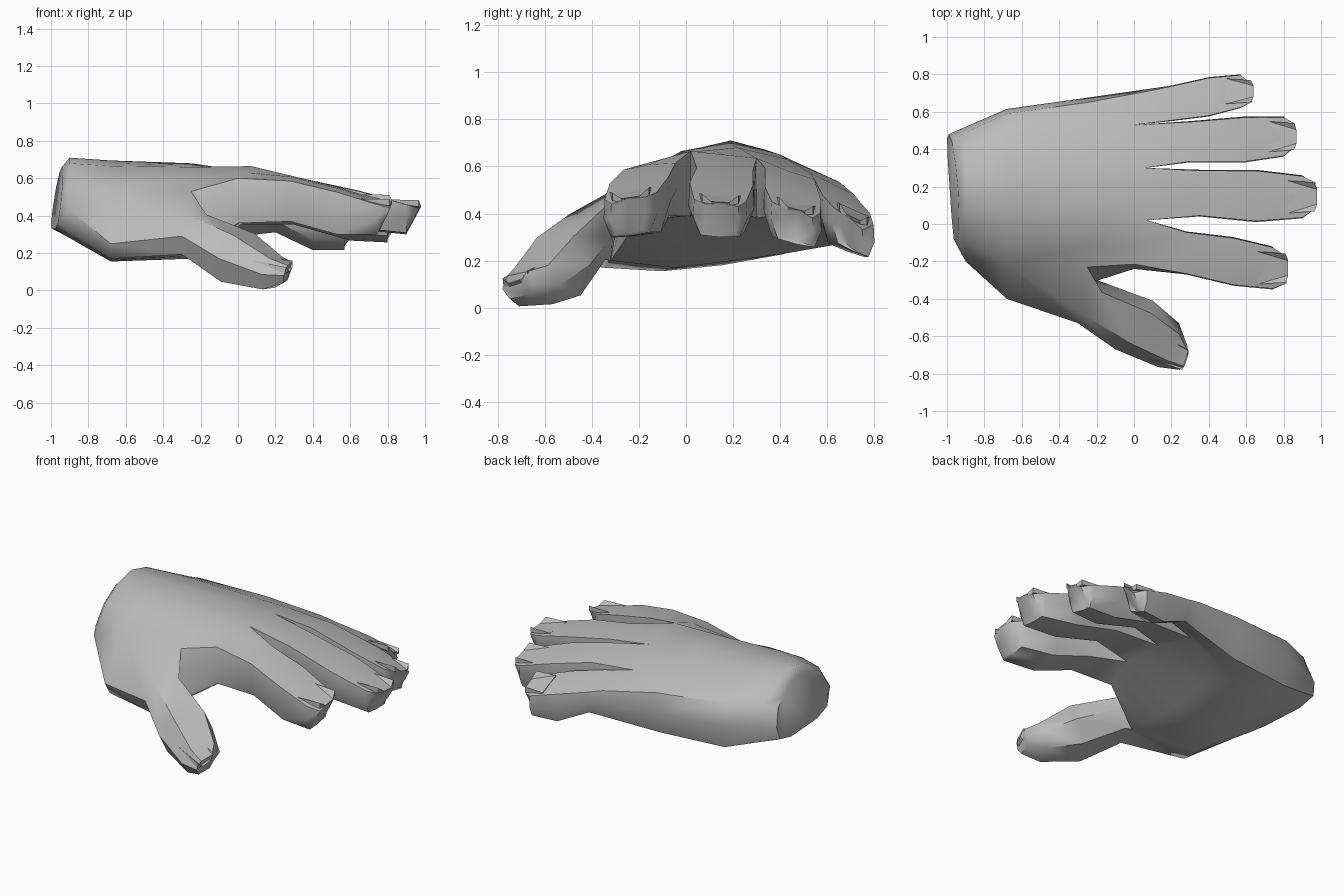
import bpy, bmesh
from mathutils import Vector

if "Cube" in bpy.data.objects:
    bpy.data.objects.remove(bpy.data.objects["Cube"])

skin = bpy.data.materials.new("grey")
skin.diffuse_color = (0.5, 0.5, 0.5, 1)
skin.use_nodes = True
skin.node_tree.nodes["Principled BSDF"].inputs["Base Color"].default_value = skin.diffuse_color


def finish(name, bm, angle):
    bmesh.ops.recalc_face_normals(bm, faces=bm.faces[:])
    mesh = bpy.data.meshes.new(name)
    bm.to_mesh(mesh)
    bm.free()
    ob = bpy.data.objects.new(name, mesh)
    bpy.context.collection.objects.link(ob)
    mesh.materials.append(skin)
    bpy.ops.object.select_all(action='DESELECT')
    ob.select_set(True)
    bpy.context.view_layer.objects.active = ob
    bpy.ops.object.shade_smooth_by_angle(angle=angle)


def bridge(bm, a, b, skip=()):
    n = len(a)
    for i in range(n):
        if i not in skip:
            bm.faces.new((a[i], a[(i + 1) % n], b[(i + 1) % n], b[i]))


def halves(pts):
    """Insert a midpoint between neighbouring points."""
    out = [pts[0]]
    for p, q in zip(pts, pts[1:]):
        out += [(p + q) / 2, q]
    return out


# Palm sections: x positions, back of hand (y, z), palm side (y, z), thumb edge, little-finger edge
SECTIONS = [
    ([-.965] * 5,
     [(-.04, .57), (.07, .64), (.19, .66), (.32, .63), (.44, .55)],
     [(-.08, .36), (.04, .33), (.19, .33), (.34, .33), (.46, .36)], (-.11, .45), (.48, .44)),
    ([-.90] * 5,
     [(-.08, .60), (.06, .68), (.19, .71), (.34, .67), (.49, .57)],
     [(-.16, .31), (0, .28), (.17, .28), (.36, .29), (.49, .33)], (-.20, .43), (.52, .44)),
    ([-.68] * 5,
     [(-.22, .55), (-.02, .665), (.19, .695), (.40, .65), (.59, .56)],
     [(-.35, .17), (-.10, .155), (.15, .18), (.40, .225), (.57, .265)], (-.40, .25), (.615, .42)),
    ([-.25] * 5,
     [(-.23, .53), (0, .66), (.22, .68), (.43, .63), (.65, .535)],
     [(-.32, .20), (-.05, .17), (.20, .20), (.42, .23), (.62, .265)], (-.285, .40), (.675, .41)),
    ([0, .07, .06, 0, .10],
     [(-.215, .60), (.02, .665), (.30, .635), (.53, .57), (.715, .48)],
     [(-.21, .36), (.02, .39), (.30, .38), (.53, .35), (.69, .30)], (-.24, .47), (.725, .40)),
]
# Fingers: sideways tilt, then rings of x, y0, y1, top z, bottom z
FINGERS = {
    "index": (.03, [(.28, -.27, -.04, .60, .38), (.53, -.33, -.07, .54, .31),
                    (.74, -.35, -.12, .475, .31), (.815, -.32, -.17, .455, .32)]),
    "middle": (-.01, [(.35, .04, .29, .59, .40), (.65, .01, .29, .525, .33),
                      (.90, .03, .26, .455, .305), (.97, .08, .225, .435, .315)]),
    "ring": (-.05, [(.30, .33, .55, .57, .37), (.60, .33, .575, .49, .285),
                    (.80, .36, .575, .425, .275), (.86, .41, .54, .405, .285)]),
    "little": (-.08, [(.20, .55, .74, .49, .34), (.40, .575, .785, .44, .245),
                      (.57, .62, .80, .39, .245), (.63, .65, .75, .37, .26)]),
}
# Thumb rings: outer edge, inner edge, half thickness
THUMB = [((-.30, -.53, .29), (-.17, -.31, .31), .105),
         ((-.10, -.67, .17), (.10, -.41, .18), .13),
         ((.13, -.765, .085), (.24, -.53, .10), .085),
         ((.245, -.78, .08), (.285, -.65, .11), .05)]

bm = bmesh.new()

# Palm loft
rings = []
for k, (xs, top, low, m0, m4) in enumerate(SECTIONS):
    t = halves([Vector((x, *p)) for x, p in zip(xs, top)])
    b = halves([Vector((x, *p)) for x, p in zip(xs, low)])
    pts = t + [Vector((xs[4], *m4))] + b[::-1] + [Vector((xs[0], *m0))]
    if k == 0:  # slanted wrist end
        for p in pts:
            p.x += -.02 * (p.y - .18) / .3 + .02 * (p.z - .48) / .15
    rings.append([bm.verts.new(p) for p in pts])
for k in range(4):
    bridge(bm, rings[k], rings[k + 1], skip=(18, 19) if k == 2 else ())
bm.faces.new(rings[0])

# Thumb grows out of the open side of the palm
up = Vector((.25, -.12, 1)).normalized()
s2, s3 = rings[2], rings[3]
prev = [s2[0], s2[19], s2[18], s3[18], s3[19], s3[0]]
first = True
for outer, inner, h in THUMB:
    o, i = Vector(outer), Vector(inner)
    a, c = o.lerp(i, .2), o.lerp(i, .8)
    ring = [bm.verts.new(p) for p in (a + up * h, o, a - up * h, c - up * h, i, c + up * h)]
    # the underside of the palm already closes the first gap between the sections
    bridge(bm, prev, ring, skip=(5,) if first else ())
    if first:
        bm.faces.new((prev[5], prev[0], ring[0], ring[5]))
    first = False
    for v in ring:
        v.co.z = max(v.co.z, .003)
    prev = ring
bm.faces.new(prev)

# Fingers share the web vertices at the knuckle end of the palm
end = rings[4]
T, B = end[:9], end[10:19][::-1]
web = [end[19]] + [bm.verts.new((T[j].co + B[j].co) / 2) for j in (2, 4, 6)] + [end[9]]
nails = []
for f, (name, (tilt, rows)) in enumerate(FINGERS.items()):
    j = 2 * f
    prev = [T[j], T[j + 1], T[j + 2], web[f + 1], B[j + 2], B[j + 1], B[j], web[f]]
    for r, (x, y0, y1, zt, zb) in enumerate(rows):
        w, zm = y1 - y0, (zt + zb) / 2
        shape = [(.02, zt), (.5, zt + .008), (.98, zt), (1, zm),
                 (.86, zb), (.5, zb - .005), (.14, zb), (0, zm)]
        # the fingertip slopes back towards its pad
        back = .065 if r == 3 else 0
        ring = [bm.verts.new((x - back * (zt - z) / (zt - zb), y0 + u * w, z + (u - .5) * tilt))
                for u, z in shape]
        bridge(bm, prev, ring)
        prev = ring
    bm.faces.new(prev)
    (x, y0, y1, zt, _), tip = rows[2], rows[3][0]
    lo, hi = y0 + .12 * (y1 - y0), y0 + .88 * (y1 - y0)
    d = tilt * .38
    nails.append((name + "_nail", Vector((x - .08, lo, zt + .027 - d)), Vector((x - .08, hi, zt + .027 + d)),
                  Vector((tip - .005, lo + .01, zt - .005 - d)), Vector((tip - .005, hi - .01, zt - .005 + d)),
                  Vector((0, 0, 1))))
nails.append(("thumb_nail", Vector((.08, -.72, .16)), Vector((.15, -.60, .185)),
              Vector((.25, -.775, .095)), Vector((.285, -.67, .13)), up))
finish("hand", bm, 0.9)

# Nails: thin plates, dished across, with corners lifting towards the tip
for name, b0, b1, f0, f1, n in nails:
    bm = bmesh.new()
    mid0, mid1 = f0.lerp(f1, .25), f0.lerp(f1, .75)
    fwd = ((f0 + f1) - (b0 + b1)).normalized() * .015
    upper = [b0, b1, f1 + n * .03, mid1 + n * .002 + fwd, mid0 + n * .002 + fwd, f0 + n * .03]
    lower = [b0 - n * .015, b1 - n * .015, f1 - n * .005, mid1 - n * .015, mid0 - n * .015, f0 - n * .005]
    u = [bm.verts.new(p) for p in upper]
    l = [bm.verts.new(p) for p in lower]
    bridge(bm, u, l)
    for r in (u, l):
        bm.faces.new((r[0], r[1], r[3], r[4]))
        bm.faces.new((r[1], r[2], r[3]))
        bm.faces.new((r[0], r[4], r[5]))
    finish(name, bm, 0.4)
